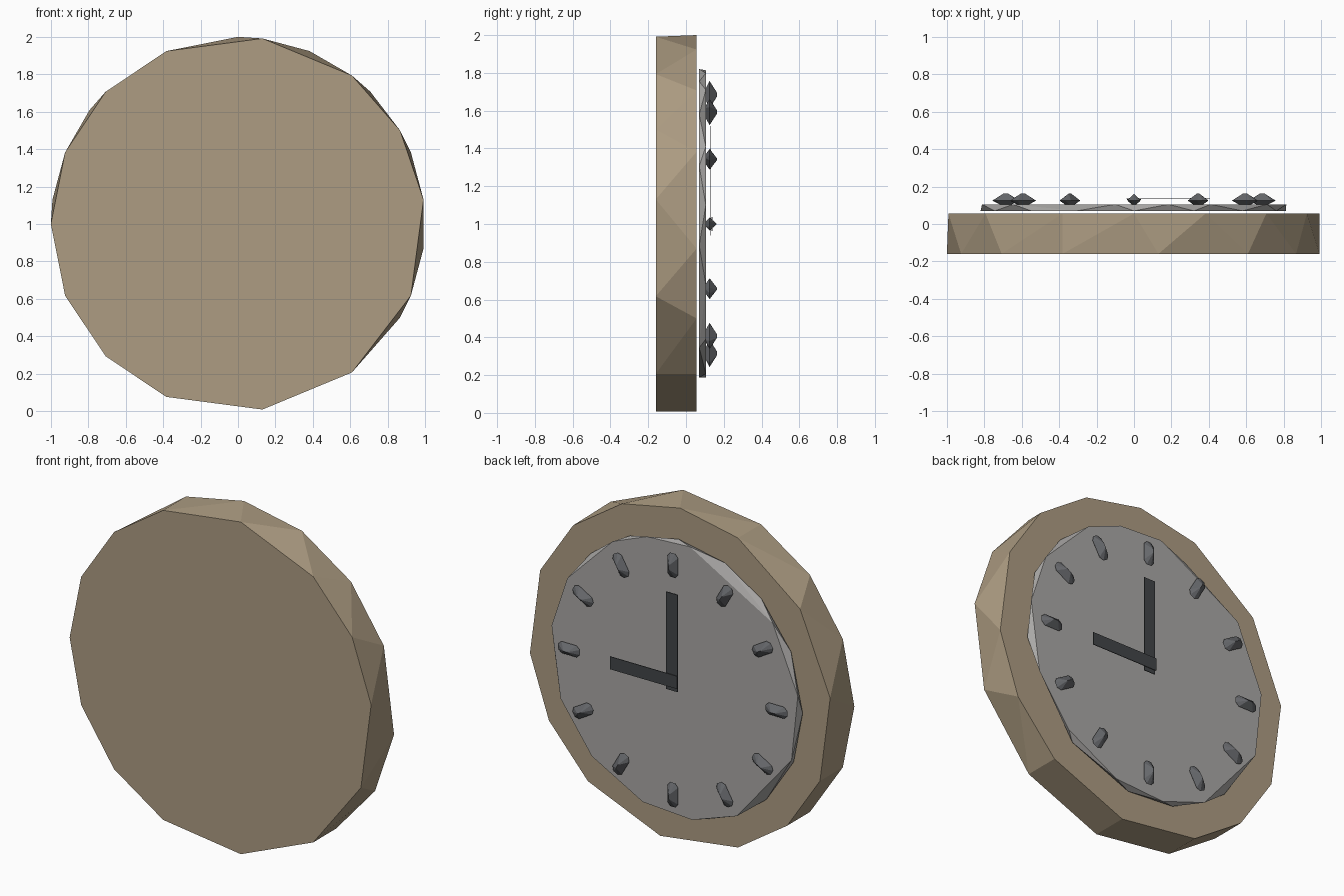
import bpy, bmesh, math
from mathutils import Matrix, Vector

if "Cube" in bpy.data.objects:
    bpy.data.objects.remove(bpy.data.objects["Cube"])


def material(name, rgb):
    m = bpy.data.materials.new(name)
    m.diffuse_color = (*rgb, 1)
    m.use_nodes = True
    m.node_tree.nodes["Principled BSDF"].inputs["Base Color"].default_value = m.diffuse_color
    return m


WOOD = material("wood", (0.42, 0.335, 0.225))
DIAL = material("dial_grey", (0.40, 0.39, 0.38))
MARK = material("marker_grey", (0.13, 0.135, 0.145))
DARK = material("hand_dark", (0.055, 0.06, 0.065))


def hull(name, points, mat):
    """Flat-shaded convex solid around a few points."""
    bm = bmesh.new()
    for p in points:
        bm.verts.new(p)
    bmesh.ops.convex_hull(bm, input=bm.verts[:])
    bmesh.ops.dissolve_limit(bm, angle_limit=0.01, verts=bm.verts[:], edges=bm.edges[:])
    bmesh.ops.recalc_face_normals(bm, faces=bm.faces[:])
    me = bpy.data.meshes.new(name)
    bm.to_mesh(me)
    bm.free()
    me.materials.append(mat)
    ob = bpy.data.objects.new(name, me)
    bpy.context.collection.objects.link(ob)
    return ob


def ring(radius, y, degrees):
    return [(radius * math.cos(math.radians(a)), y, 1 + radius * math.sin(math.radians(a)))
            for a in degrees]


def box(name, x0, x1, y0, y1, z0, z1, mat):
    return hull(name, [(x, y, z) for x in (x0, x1) for y in (y0, y1) for z in (z0, z1)], mat)


# Wooden body: coarse drum whose two rims have staggered corners
rear = [7.5, 30, 52.5, 82.5, 112.5, 135, 157.5, 180, 202.5, 225, 247.5, 277.5, 307.5, 337.5]
face = [-30, -7.5, 22.5, 45, 67.5, 90, 112.5, 142.5, 172.5, 202.5, 225, 247.5, 277.5, 307.5]
hull("clock_body", ring(1, -0.16, rear) + ring(1, 0.056, face), WOOD)

# Dial plate, floating just off the body
outer = [7, 30, 60, 77, 97, 142, 172, 200, 240, 262, 285, 312, 337]
inner = [-8, 22, 45, 67, 90, 112, 132, 155, 180, 202, 225, 255, 277, 307]
hull("dial", ring(0.82, 0.105, outer) + ring(0.82, 0.07, inner), DIAL)

# Twelve faceted hour markers
outline = [(-0.035, 0.05), (-0.015, 0.072), (0.015, 0.072), (0.035, 0.05)]
for i in range(12):
    turn = Matrix.Rotation(math.radians(30 * i), 4, 'Y')
    pts = [(s * x, 0.125, 0.685 + s * z) if s == 1 else (-x, 0.125, 0.685 - z)
           for s in (1, -1) for x, z in outline]
    pts += [(0, 0.163, 0.685 - 0.012), (0, 0.163, 0.685 + 0.012)]
    pts += [(x, 0.104, 0.685 + z) for x in (-0.012, 0.012) for z in (-0.03, 0.03)]
    hull("hour_marker_%d" % (i + 1), [turn @ Vector(p) + Vector((0, 0, 1)) for p in pts], MARK)

# Thin hands
box("minute_hand", -0.038, 0.038, 0.129, 0.133, 0.94, 1.52, DARK)
box("hour_hand", -0.04, 0.405, 0.136, 0.140, 0.962, 1.038, DARK)
